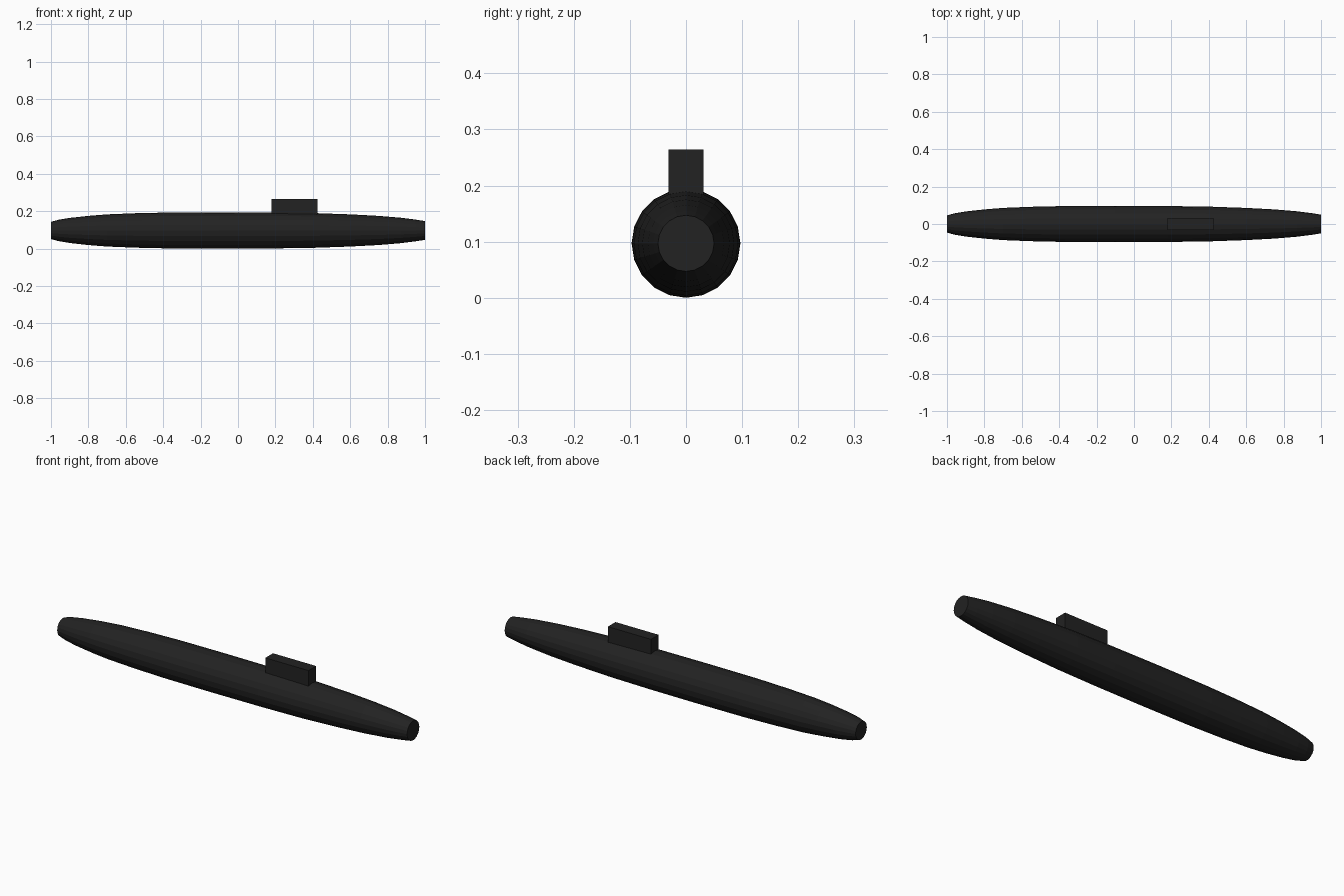
import bpy
import bmesh
import math

cube = bpy.data.objects.get("Cube")
if cube:
    bpy.data.objects.remove(cube, do_unlink=True)

SIDES = 20
AXIS_Z = 0.097

black = bpy.data.materials.new("matte_black")
black.use_nodes = True
colour = (0.016, 0.016, 0.016, 1)
black.diffuse_color = colour
black.node_tree.nodes["Principled BSDF"].inputs["Base Color"].default_value = colour


def add_object(name, bm):
    bmesh.ops.recalc_face_normals(bm, faces=bm.faces[:])
    mesh = bpy.data.meshes.new(name)
    bm.to_mesh(mesh)
    bm.free()
    mesh.materials.append(black)
    obj = bpy.data.objects.new(name, mesh)
    bpy.context.collection.objects.link(obj)
    return obj


# Hull: rings along x, widest amidships, with flat capped ends
profile = [(-1, 0.046), (-0.96, 0.057), (-0.9, 0.067), (-0.8, 0.078),
           (-0.7, 0.086), (-0.55, 0.092), (-0.37, 0.096), (-0.1, 0.097),
           (0.18, 0.096), (0.4, 0.093), (0.6, 0.086), (0.75, 0.078),
           (0.87, 0.068), (0.95, 0.058), (1, 0.050)]
bm = bmesh.new()
rings = []
for x, radius in profile:
    angles = [2 * math.pi * i / SIDES for i in range(SIDES)]
    rings.append([bm.verts.new((x, radius * math.cos(a), AXIS_Z + radius * math.sin(a)))
                  for a in angles])
for a, b in zip(rings, rings[1:]):
    for i in range(SIDES):
        j = (i + 1) % SIDES
        bm.faces.new((a[i], a[j], b[j], b[i]))
bm.faces.new(rings[0])
bm.faces.new(rings[-1])
add_object("hull", bm)

# Conning tower: plain block set into the top of the hull
bm = bmesh.new()
bmesh.ops.create_cube(bm, size=1)
bmesh.ops.scale(bm, vec=(0.246, 0.062, 0.12), verts=bm.verts)
bmesh.ops.translate(bm, vec=(0.301, 0, 0.204), verts=bm.verts)
add_object("conning_tower", bm)
